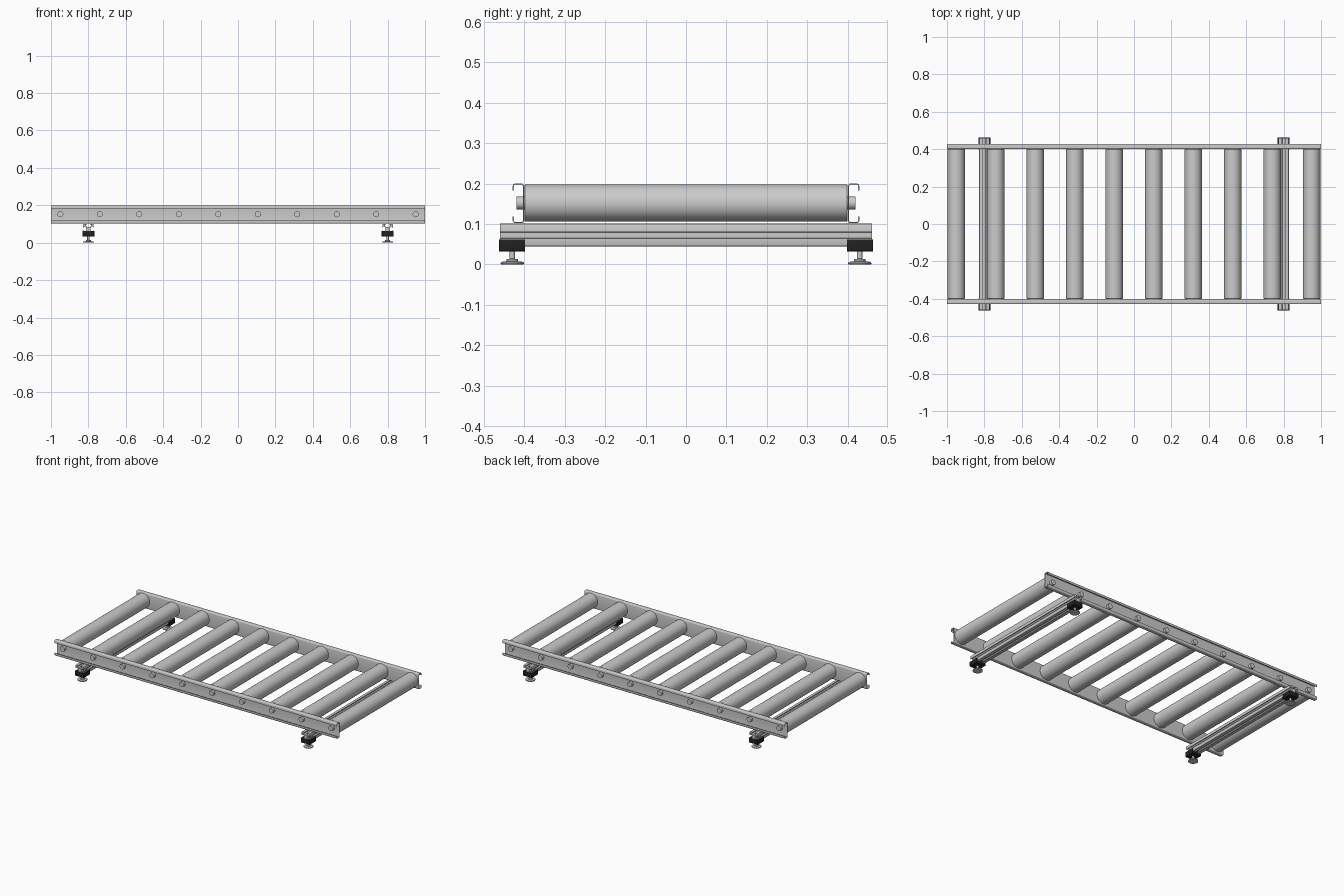
import bpy, bmesh, math
from mathutils import Matrix

if "Cube" in bpy.data.objects:
    bpy.data.objects.remove(bpy.data.objects["Cube"])

black = bpy.data.materials.new("black_plastic")
black.diffuse_color = (0.015, 0.015, 0.015, 1)
black.use_nodes = True
black.node_tree.nodes["Principled BSDF"].inputs["Base Color"].default_value = black.diffuse_color


def finish(bm, name, mat=None):
    bmesh.ops.recalc_face_normals(bm, faces=bm.faces)
    me = bpy.data.meshes.new(name)
    bm.to_mesh(me)
    bm.free()
    ob = bpy.data.objects.new(name, me)
    bpy.context.collection.objects.link(ob)
    if mat:
        me.materials.append(mat)
    bpy.ops.object.select_all(action='DESELECT')
    bpy.context.view_layer.objects.active = ob
    ob.select_set(True)
    bpy.ops.object.shade_smooth_by_angle(angle=math.radians(35))
    return ob


def prism(name, points, vec):
    """Closed 3D outline extruded along vec."""
    bm = bmesh.new()
    face = bm.faces.new([bm.verts.new(p) for p in points])
    ext = bmesh.ops.extrude_face_region(bm, geom=[face], use_keep_orig=True)
    bmesh.ops.translate(bm, vec=vec, verts=[v for v in ext["geom"] if isinstance(v, bmesh.types.BMVert)])
    return finish(bm, name)


def lathe(name, profile, matrix, steps=32):
    """Revolve a (radius, height) profile about local z."""
    bm = bmesh.new()
    vs = [bm.verts.new((r, 0, h)) for r, h in profile]
    es = [bm.edges.new(p) for p in zip(vs, vs[1:])]
    bmesh.ops.spin(bm, geom=vs + es, cent=(0, 0, 0), axis=(0, 0, 1), angle=math.tau, steps=steps)
    bmesh.ops.remove_doubles(bm, verts=bm.verts, dist=1e-5)
    bmesh.ops.transform(bm, matrix=matrix, verts=bm.verts)
    return finish(bm, name)


# Side rails: lipped C channels opening outwards
Y0, Y1, Z0, Z1, R, T = 0.401, 0.429, 0.102, 0.2, 0.006, 0.003


def channel(off):
    pts = [(Y1 - off, Z1 - 0.017)]
    corners = [(Y1 - R, Z1 - R, 0), (Y0 + R, Z1 - R, 90), (Y0 + R, Z0 + R, 180), (Y1 - R, Z0 + R, 270)]
    for cy, cz, a0 in corners:
        for i in range(5):
            a = math.radians(a0 + i * 22.5)
            pts.append((cy + (R - off) * math.cos(a), cz + (R - off) * math.sin(a)))
    return pts + [(Y1 - off, Z0 + 0.017)]


outline = channel(0) + channel(T)[::-1]
for s, side in ((-1, "front"), (1, "back")):
    prism(side + "_rail", [(-1, s * y, z) for y, z in outline], (2, 0, 0))

# Rollers with axles poking through the rails
for i in range(10):
    m = Matrix.Translation((-0.95 + i * 1.9 / 9, 0, 0.152)) @ Matrix.Rotation(math.pi / 2, 4, 'X')
    lathe(f"roller_{i + 1}", [(0, -0.4), (0.044, -0.4), (0.046, -0.398),
                              (0.046, 0.398), (0.044, 0.4), (0, 0.4)], m, 48)
    lathe(f"axle_{i + 1}", [(0, -0.42), (0.016, -0.42), (0.016, 0.42), (0, 0.42)], m)

# Slotted cross beams: one side of the section repeated four times
H, BZ = 0.0285, 0.0725
half = [(H - 0.0015, -H + 0.0015), (H, -H + 0.005), (H, -0.008), (0.0245, -0.008),
        (0.0245, -0.014), (0.019, -0.014), (0.012, -0.007)]
quarter = half + [(x, -y) for x, y in half[:0:-1]]
section = []
for k in range(4):
    c, s = ((1, 0), (0, 1), (-1, 0), (0, -1))[k]
    section += [(x * c - y * s, x * s + y * c) for x, y in quarter]

for x, end in ((-0.8, "left"), (0.8, "right")):
    prism(end + "_cross_beam", [(x + u, -0.46, BZ + v) for u, v in section], (0, 0.92, 0))
    for s, side in ((-1, "front"), (1, "back")):
        tag = f"{side}_{end}"
        # Black foot mount under each beam end
        bm = bmesh.new()
        bmesh.ops.create_cube(bm, size=1, matrix=Matrix.Translation((x, s * 0.4305, 0.047))
                              @ Matrix.Diagonal((0.064, 0.065, 0.03, 1)))
        bmesh.ops.bevel(bm, geom=bm.edges[:], offset=0.002, segments=2, affect='EDGES', profile=0.5)
        finish(bm, tag + "_foot_mount", black)
        # Levelling foot with threaded stem and collar
        lathe(tag + "_levelling_foot",
              [(0, 0), (0.028, 0), (0.029, 0.002), (0.028, 0.006), (0.014, 0.008), (0.014, 0.013),
               (0.0065, 0.014), (0.0065, 0.034), (0, 0.034)],
              Matrix.Translation((x, s * 0.43, 0)))
